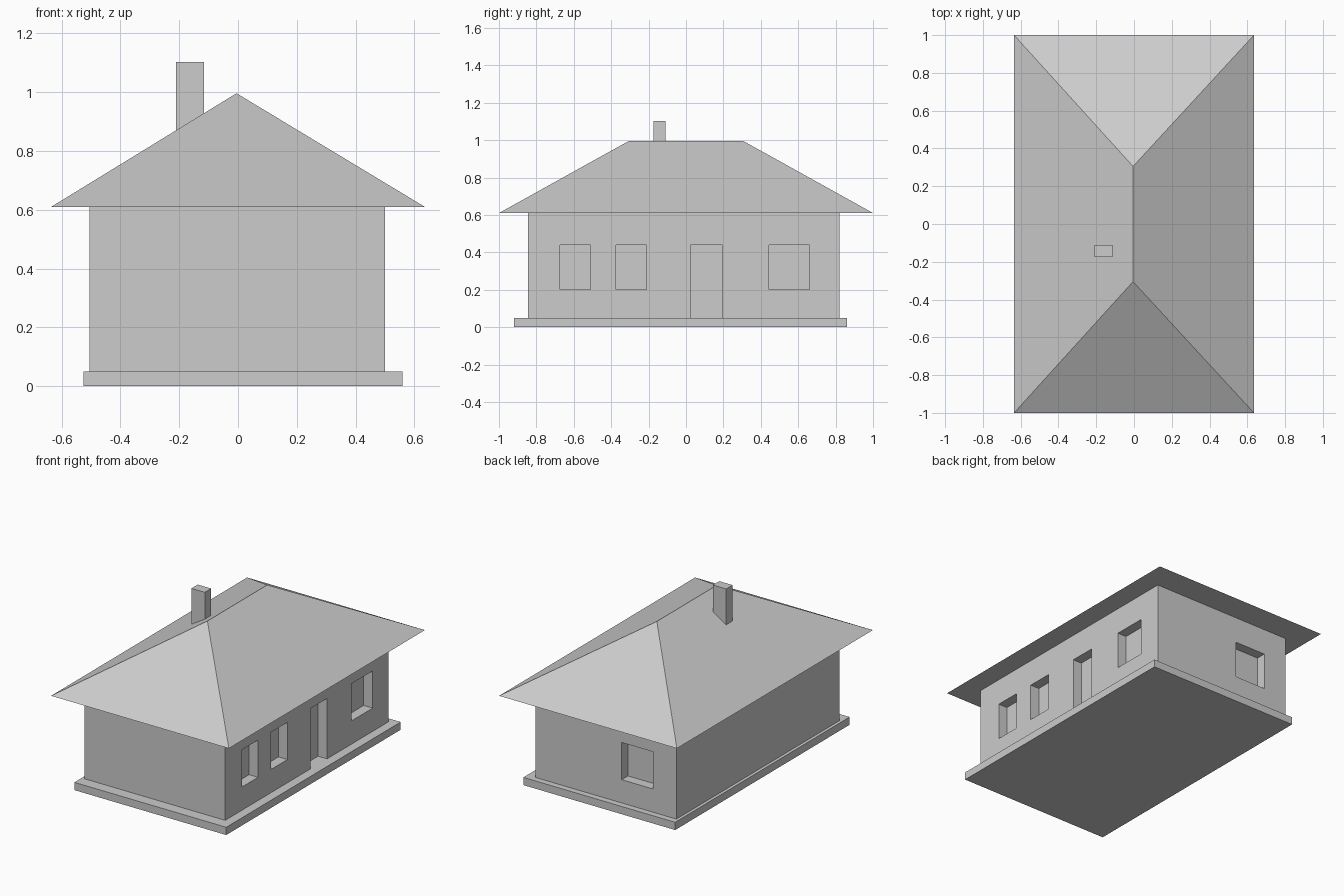
import bpy
import bmesh

if "Cube" in bpy.data.objects:
    bpy.data.objects.remove(bpy.data.objects["Cube"])

# One plain grey for the whole house
grey = bpy.data.materials.new("light grey")
grey.diffuse_color = (0.604, 0.604, 0.604, 1)
grey.use_nodes = True
grey.node_tree.nodes["Principled BSDF"].inputs["Base Color"].default_value = grey.diffuse_color


def mesh_object(name, verts, faces):
    bm = bmesh.new()
    points = [bm.verts.new(v) for v in verts]
    for f in faces:
        bm.faces.new([points[i] for i in f])
    bmesh.ops.recalc_face_normals(bm, faces=bm.faces)
    mesh = bpy.data.meshes.new(name)
    bm.to_mesh(mesh)
    bm.free()
    mesh.materials.append(grey)
    obj = bpy.data.objects.new(name, mesh)
    bpy.context.collection.objects.link(obj)
    return obj


def box(name, x, y, z):
    verts = [(a, b, c) for a in x for b in y for c in z]
    faces = [(0, 1, 3, 2), (4, 6, 7, 5), (0, 4, 5, 1),
             (2, 3, 7, 6), (0, 2, 6, 4), (1, 5, 7, 3)]
    return mesh_object(name, verts, faces)


EAVE, FLOOR, DEPTH = 0.61, 0.05, 0.064
WALL_X, WALL_Y = (-0.505, 0.5), (-0.845, 0.82)

# Foundation slab and house body
box("foundation", (-0.525, 0.56), (-0.92, 0.86), (0, FLOOR))
walls = box("walls", WALL_X, WALL_Y, (FLOOR, EAVE))

# Recessed openings: three windows and a door on the right, a window at the back
side = (WALL_X[1] - DEPTH, WALL_X[1] + 0.1)
rear = (WALL_Y[1] - DEPTH, WALL_Y[1] + 0.1)
window_z = (0.2, 0.44)
openings = [
    ("window_cutter_1", side, (-0.675, -0.51), window_z),
    ("window_cutter_2", side, (-0.375, -0.21), window_z),
    ("door_cutter", side, (0.025, 0.195), (FLOOR - 0.02, 0.44)),
    ("window_cutter_3", side, (0.445, 0.66), window_z),
    ("rear_window_cutter", (-0.34, -0.115), rear, window_z),
]
for name, x, y, z in openings:
    cutter = box(name, x, y, z)
    cutter.hide_render = True
    cutter.hide_viewport = True
    cut = walls.modifiers.new(name, 'BOOLEAN')
    cut.operation = 'DIFFERENCE'
    cut.solver = 'EXACT'
    cut.object = cutter

# Hipped roof with a flat underside
mesh_object("roof",
            [(-0.635, -1, EAVE), (0.635, -1, EAVE), (0.635, 1, EAVE),
             (-0.635, 1, EAVE), (-0.005, -0.305, 0.996), (-0.005, 0.305, 0.996)],
            [(0, 3, 2, 1), (0, 1, 4), (1, 2, 5, 4), (2, 3, 5), (3, 0, 4, 5)])

# Chimney on the left slope
box("chimney", (-0.21, -0.115), (-0.175, -0.11), (0.8, 1.102))
